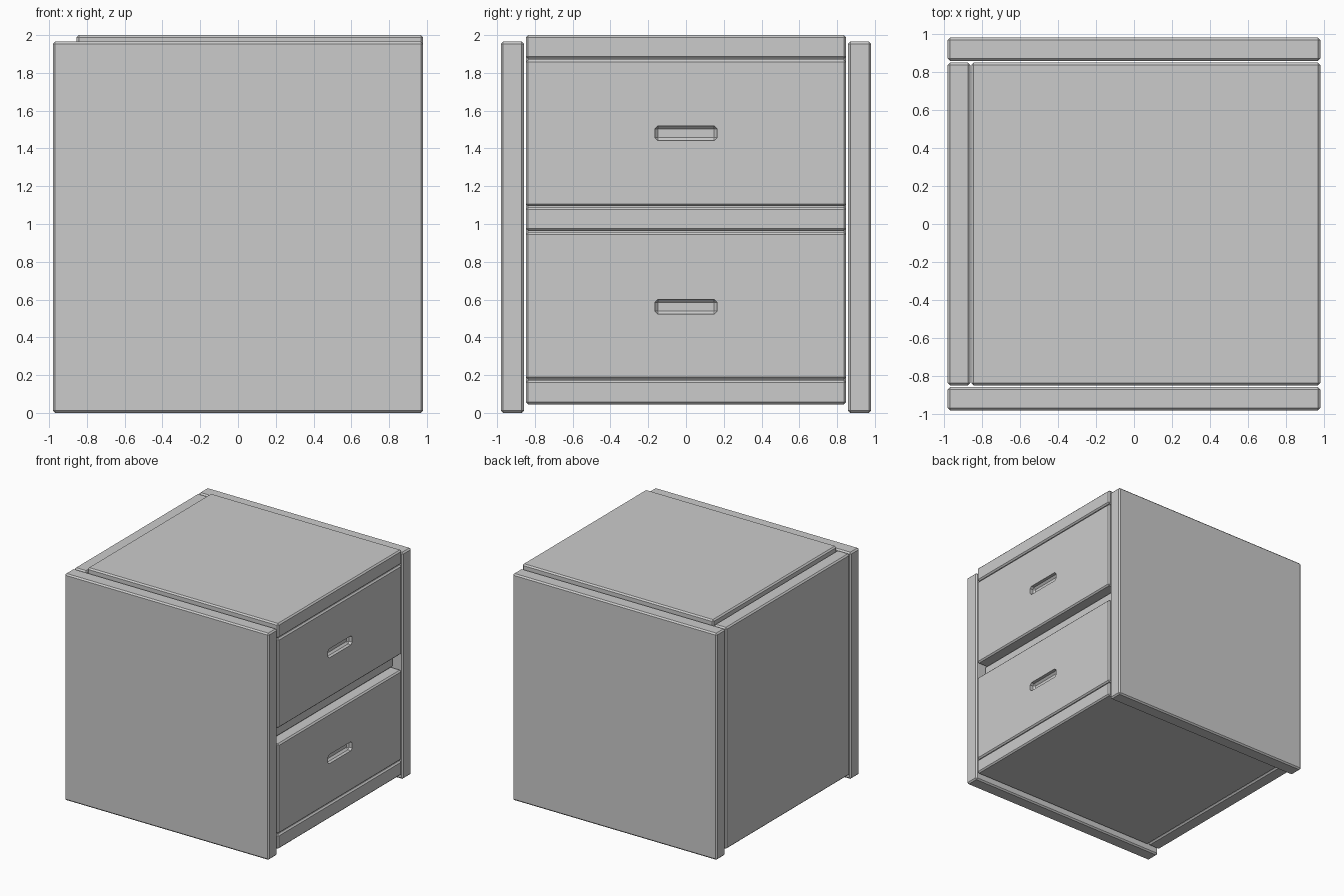
import bpy, bmesh

if "Cube" in bpy.data.objects:
    bpy.data.objects.remove(bpy.data.objects["Cube"])


def board(name, x, y, z, bevel=0.012):
    """Box spanning the given ranges, with chamfered edges."""
    bm = bmesh.new()
    bmesh.ops.create_cube(bm, size=1)
    for v in bm.verts:
        v.co = [r[0] if c < 0 else r[1] for c, r in zip(v.co, (x, y, z))]
    if bevel:
        bmesh.ops.bevel(bm, geom=bm.edges[:], offset=bevel, segments=1,
                        affect='EDGES', profile=0.5)
    mesh = bpy.data.meshes.new(name)
    bm.to_mesh(mesh)
    bm.free()
    obj = bpy.data.objects.new(name, mesh)
    bpy.context.collection.objects.link(obj)
    return obj


F, B, W = 0.98, -0.855, 0.848   # front face, inner back, half width of inner boards

# Side panels
for name, s in (("left_side", -1), ("right_side", 1)):
    board(name, (-F, F), sorted((s * 0.858, s * F)), (0, 1.966))

# Back panel
board("back_panel", (-F, B - 0.005), (-W, W), (0.045, 1.966))

# Top, recessed middle shelf and bottom
board("top_board", (B, F), (-W, W), (1.875, 2.0))
board("middle_shelf", (B, 0.90), (-W, W), (0.963, 1.088))
board("bottom_board", (B, F), (-W, W), (0.045, 0.172))

# Drawer fronts with a recessed finger slot
for name, z, slot in (("lower_drawer", (0.177, 0.957), 0.562),
                      ("upper_drawer", (1.094, 1.87), 1.48)):
    drawer = board(name, (0.855, F), (-W, W), z)
    cutter = board(name + "_slot_cutter", (F - 0.045, F + 0.1),
                   (-0.165, 0.165), (slot - 0.039, slot + 0.039), 0.016)
    cutter.hide_render = True
    mod = drawer.modifiers.new("slot", 'BOOLEAN')
    mod.operation = 'DIFFERENCE'
    mod.solver = 'EXACT'
    mod.object = cutter
    bpy.context.view_layer.objects.active = drawer
    bpy.ops.object.modifier_apply(modifier=mod.name)
    bpy.data.objects.remove(cutter)
